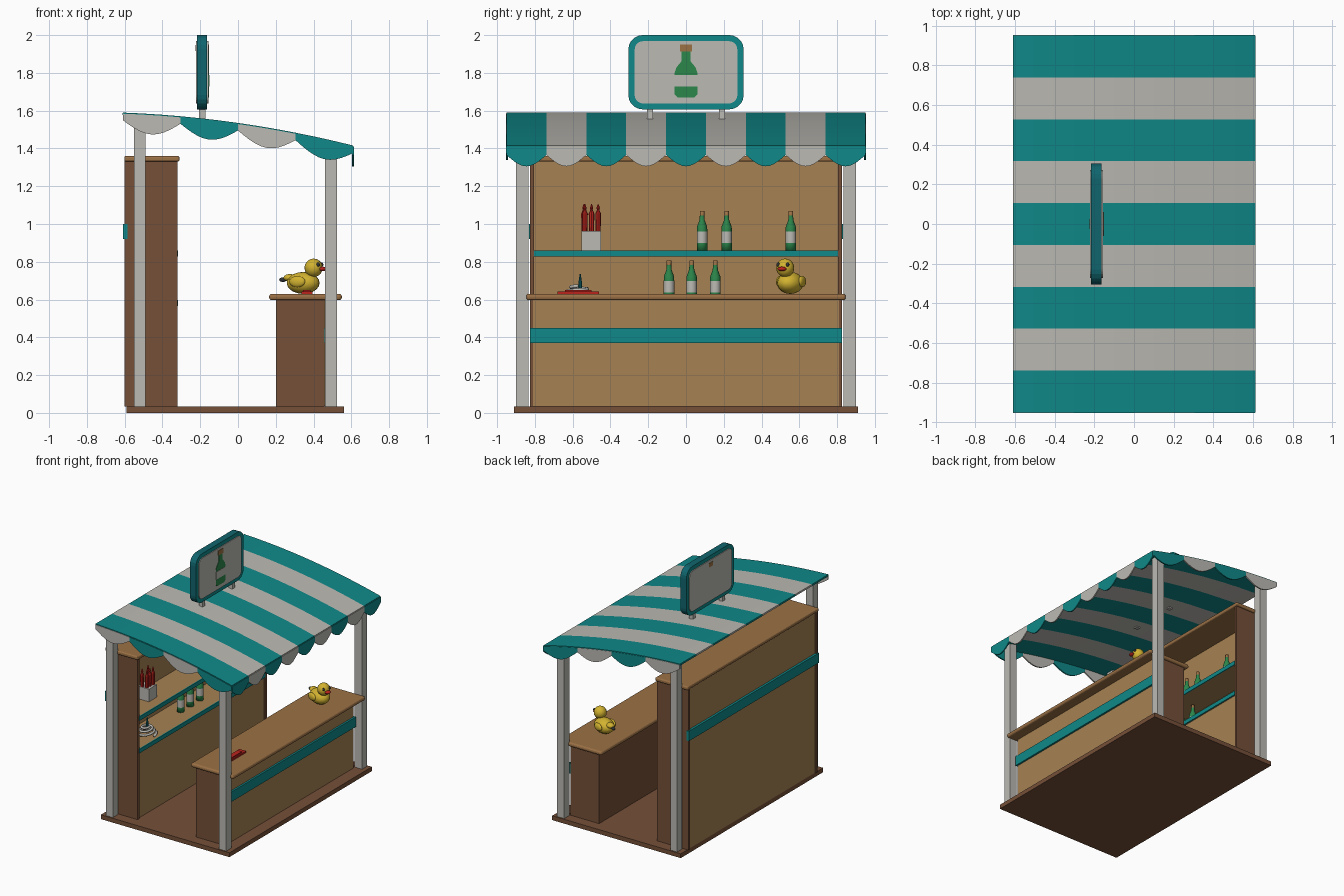
import bpy, bmesh, math
from math import sin, cos, pi
from mathutils import Vector, Matrix

cube = bpy.data.objects.get("Cube")
if cube:
    bpy.data.objects.remove(cube, do_unlink=True)


def material(name, rgb):
    m = bpy.data.materials.new(name)
    m.use_nodes = True
    m.diffuse_color = (*rgb, 1)
    m.node_tree.nodes["Principled BSDF"].inputs["Base Color"].default_value = (*rgb, 1)
    return m


TEAL = material("teal", (.005, .25, .25))
DARK = material("dark_teal", (.005, .13, .155))
WHITE = material("off_white", (.5, .49, .45))
TAN = material("tan_wood", (.38, .22, .085))
WARM = material("warm_wood", (.33, .165, .06))
BROWN = material("brown_wood", (.18, .08, .04))
GREEN = material("bottle_green", (.025, .24, .07))
YELLOW = material("duck_yellow", (.65, .45, .03))
RED = material("red", (.5, .017, .012))
BLACK = material("dark_grey", (.03, .035, .04))


def finish(name, bm, *mats):
    bmesh.ops.recalc_face_normals(bm, faces=bm.faces)
    me = bpy.data.meshes.new(name)
    bm.to_mesh(me)
    bm.free()
    for m in mats:
        me.materials.append(m)
    ob = bpy.data.objects.new(name, me)
    bpy.context.collection.objects.link(ob)
    return ob


def smooth(ob):
    for p in ob.data.polygons:
        p.use_smooth = True
    return ob


def box(name, x, y, z, mat, bevel=0):
    bm = bmesh.new()
    size = [b - a for a, b in (x, y, z)]
    mid = [(a + b) / 2 for a, b in (x, y, z)]
    bmesh.ops.create_cube(bm, size=1, matrix=Matrix.Translation(mid) @ Matrix.Diagonal((*size, 1)))
    ob = finish(name, bm, mat)
    if bevel:
        mod = ob.modifiers.new("rounding", "BEVEL")
        mod.width, mod.segments = bevel, 3
    return ob


def prism(name, pts, depth, *mats):
    """Extrude a closed outline of 3D points along the depth vector."""
    bm = bmesh.new()
    face = bm.faces.new([bm.verts.new(p) for p in pts])
    new = bmesh.ops.extrude_face_region(bm, geom=[face])["geom"]
    bmesh.ops.translate(bm, vec=depth, verts=[v for v in new if isinstance(v, bmesh.types.BMVert)])
    return finish(name, bm, *mats)


def ball(name, at, radii, mat, turn=0):
    bm = bmesh.new()
    bmesh.ops.create_uvsphere(bm, u_segments=16, v_segments=10, radius=1,
                              matrix=Matrix.Translation(at) @ Matrix.Rotation(turn, 4, "Z") @ Matrix.Diagonal((*radii, 1)))
    return smooth(finish(name, bm, mat))


def lathe(name, at, rings, mats, sides=12):
    """Rings are (radius, height, material index of the band above)."""
    bm = bmesh.new()
    loops = [[bm.verts.new((at[0] + r * cos(2 * pi * i / sides), at[1] + r * sin(2 * pi * i / sides), at[2] + h))
              for i in range(sides)] for r, h, _ in rings]
    for (r, h, mi), a, b in zip(rings, loops, loops[1:]):
        for i in range(sides):
            j = (i + 1) % sides
            bm.faces.new((a[i], a[j], b[j], b[i])).material_index = mi
    bm.faces.new(loops[0])
    bm.faces.new(loops[-1]).material_index = rings[-1][2]
    return finish(name, bm, *mats)


# Floor and corner posts
def roof_z(x):
    return 1.535 - .143 * x - .087 * x * x


box("floor", (-.59, .56), (-.91, .91), (0, .035), BROWN)
for side, label in ((1, "left"), (-1, "right")):
    y = sorted((side * .835, side * .9))
    box(f"{label}_rear_post", (-.55, -.49), y, (.035, 1.57), WHITE)
    box(f"{label}_front_post", (.46, .525), y, (.035, 1.435), WHITE)
    box(f"{label}_cabinet_side", (-.6, -.32), sorted((side * .805, side * .825)), (.035, 1.34), BROWN)

# Rear cabinet with two shelves
box("cabinet_back", (-.59, -.57), (-.806, .806), (.035, 1.34), TAN)
box("cabinet_lower_front", (-.345, -.33), (-.806, .806), (.035, .57), TAN)
box("cabinet_top", (-.602, -.31), (-.84, .84), (1.33, 1.36), WARM, .01)
box("cabinet_rear_band", (-.608, -.585), (-.83, .83), (.92, 1.0), TEAL)
for label, z in (("lower", .565), ("upper", .828)):
    box(f"{label}_shelf", (-.575, -.325), (-.806, .806), (z, z + .032), TAN)
    box(f"{label}_shelf_edge", (-.326, -.317), (-.806, .806), (z, z + .033), TEAL)

# Serving counter
box("counter_body", (.2, .458), (-.825, .825), (.035, .605), BROWN)
box("counter_front_panel", (.455, .463), (-.81, .81), (.036, .604), TAN)
box("counter_band", (.455, .478), (-.825, .825), (.37, .45), TEAL)
box("counter_top", (.165, .55), (-.845, .845), (.597, .63), WARM, .014)

# Striped canopy
W, L, STRIPES, STEPS = .61, .95, 9, 12
bm = bmesh.new()
xs = [-W + 2 * W * i / STEPS for i in range(STEPS + 1)]
rows = [[bm.verts.new((x, -L + 2 * L * j / STRIPES, roof_z(x))) for x in xs] for j in range(STRIPES + 1)]
for j in range(STRIPES):
    for i in range(STEPS):
        f = bm.faces.new((rows[j][i], rows[j][i + 1], rows[j + 1][i + 1], rows[j + 1][i]))
        f.material_index = j % 2
canopy = finish("canopy", bm, TEAL, WHITE)
mod = canopy.modifiers.new("thickness", "SOLIDIFY")
mod.thickness, mod.offset = .014, -1


# Scalloped valances on the front and both ends
def scallop(name, place, a, b, edge, dip, depth, mat):
    n = 10
    ts = [i / n for i in range(n + 1)]
    top = [place(a + (b - a) * t, .006) for t in ts]
    low = [place(a + (b - a) * t, edge + dip * sin(pi * t)) for t in reversed(ts)]
    return prism(name, top + low, depth, mat)


for i in range(STRIPES):
    a = -L + 2 * L * i / STRIPES
    scallop("front_scallop", lambda y, d: (W - .006, y, roof_z(W) - d), a, a + 2 * L / STRIPES,
            .05, .06, Vector((.01, 0, 0)), (TEAL, WHITE)[i % 2])
for side in (-1, 1):
    for i in range(4):
        a = -W + 2 * W * i / 4
        scallop("end_scallop", lambda x, d: (x, side * (L - .008), roof_z(x) - d), a, a + W / 2,
                .04, .068, Vector((0, side * .011, 0)), (WHITE, TEAL)[i % 2])


# Roof sign
def rounded(x, hy, z0, z1, r):
    pts = []
    for k, (y, z) in enumerate(((hy - r, z1 - r), (r - hy, z1 - r), (r - hy, z0 + r), (hy - r, z0 + r))):
        for s in range(6):
            t = (k + s / 5) * pi / 2
            pts.append((x, y + r * cos(t), z + r * sin(t)))
    return pts


shell = prism("sign_frame", rounded(-.217, .305, 1.607, 2, .075), Vector((.054, 0, 0)), TEAL, DARK)
for p in shell.data.polygons:
    p.material_index = 0 if abs(p.normal.x) > .9 else 1
prism("sign_panel", rounded(-.223, .272, 1.638, 1.968, .045), Vector((.066, 0, 0)), WHITE)
for y in (-.19, .19):
    box("sign_foot", (-.207, -.173), (y - .016, y + .016), (1.535, 1.625), WHITE)
half = [(.045, 1.67), (.06, 1.685), (.06, 1.8), (.05, 1.83), (.025, 1.86), (.025, 1.912)]
outline = [(-.158, y, z) for y, z in half] + [(-.158, -y, z) for y, z in reversed(half)]
prism("sign_bottle", outline, Vector((.004, 0, 0)), GREEN)
box("sign_bottle_label", (-.156, -.152), (-.06, .06), (1.728, 1.79), WHITE)
box("sign_bottle_cork", (-.158, -.153), (-.031, .031), (1.912, 1.95), WARM)
box("sign_rear_cork", (-.225, -.222), (-.025, .025), (1.915, 1.948), WARM)

# Bottles on the shelves
rings = [(.028, 0, 0), (.028, .04, 1), (.028, .1, 0), (.027, .125, 0), (.014, .16, 0),
         (.012, .185, 2), (.012, .21, 2)]
for z, ys in ((.86, (.085, .215, .555)), (.597, (-.09, .03, .155))):
    for y in ys:
        smooth(lathe("bottle", (-.45, y, z), rings, (GREEN, WHITE, WARM)))

# Pot of red candles
box("candle_pot", (-.51, -.41), (-.553, -.45), (.86, .962), WHITE)
for x, y in ((-.48, -.54), (-.44, -.5), (-.48, -.465), (-.435, -.465), (-.44, -.535)):
    lathe("candle", (x, y, .955), [(.013, 0, 0), (.015, .1, 0), (.006, .12, 0), (.009, .13, 0), (.002, .15, 0)],
          (RED,), 8)

# Coiled cord on the lower shelf, with a small stopper
bm = bmesh.new()
N, M = 60, 6
loops = []
for i in range(N + 1):
    t = 6 * pi * i / N
    r = .085 - .05 * i / N
    c = Vector((-.42 + .8 * r * cos(t), -.57 + r * sin(t), .607 + .065 * i / N))
    out = Vector((cos(t), sin(t), 0))
    loops.append([bm.verts.new(c + .01 * (out * cos(2 * pi * k / M) + Vector((0, 0, sin(2 * pi * k / M)))))
                  for k in range(M)])
for a, b in zip(loops, loops[1:]):
    for k in range(M):
        bm.faces.new((a[k], a[(k + 1) % M], b[(k + 1) % M], b[k]))
bm.faces.new(loops[0])
bm.faces.new(loops[-1])
smooth(finish("coiled_cord", bm, WHITE))
lathe("cord_stopper", (-.42, -.56, .66), [(.01, 0, 0), (.008, .04, 0), (.003, .075, 0)], (DARK,), 8)

# Red tray on the counter
box("red_tray", (.335, .395), (-.68, -.46), (.63, .643), RED)
box("tray_inlay", (.345, .385), (-.64, -.5), (.643, .651), RED)

# Toy duck, turned slightly towards the right
turn = -.35
ball("duck_body", (.345, .552, .688), (.09, .068, .058), YELLOW, turn)
ball("duck_head", (.4, .525, .768), (.048, .048, .049), YELLOW)
ball("duck_tail", (.275, .575, .715), (.035, .03, .02), YELLOW, turn)
ball("duck_beak", (.448, .508, .762), (.02, .024, .012), RED, turn)
ball("tail_valve", (.237, .59, .705), (.02, .012, .012), BLACK, turn)
heading = Matrix.Rotation(turn, 3, "Z")
for side in (-1, 1):
    ball("duck_wing", Vector((.335, .556, .695)) + heading @ Vector((0, side * .062, 0)),
         (.045, .016, .03), YELLOW, turn)
    ball("duck_eye", Vector((.4, .525, .785)) + heading @ Vector((.036, side * .027, 0)),
         (.009, .009, .011), BLACK)
